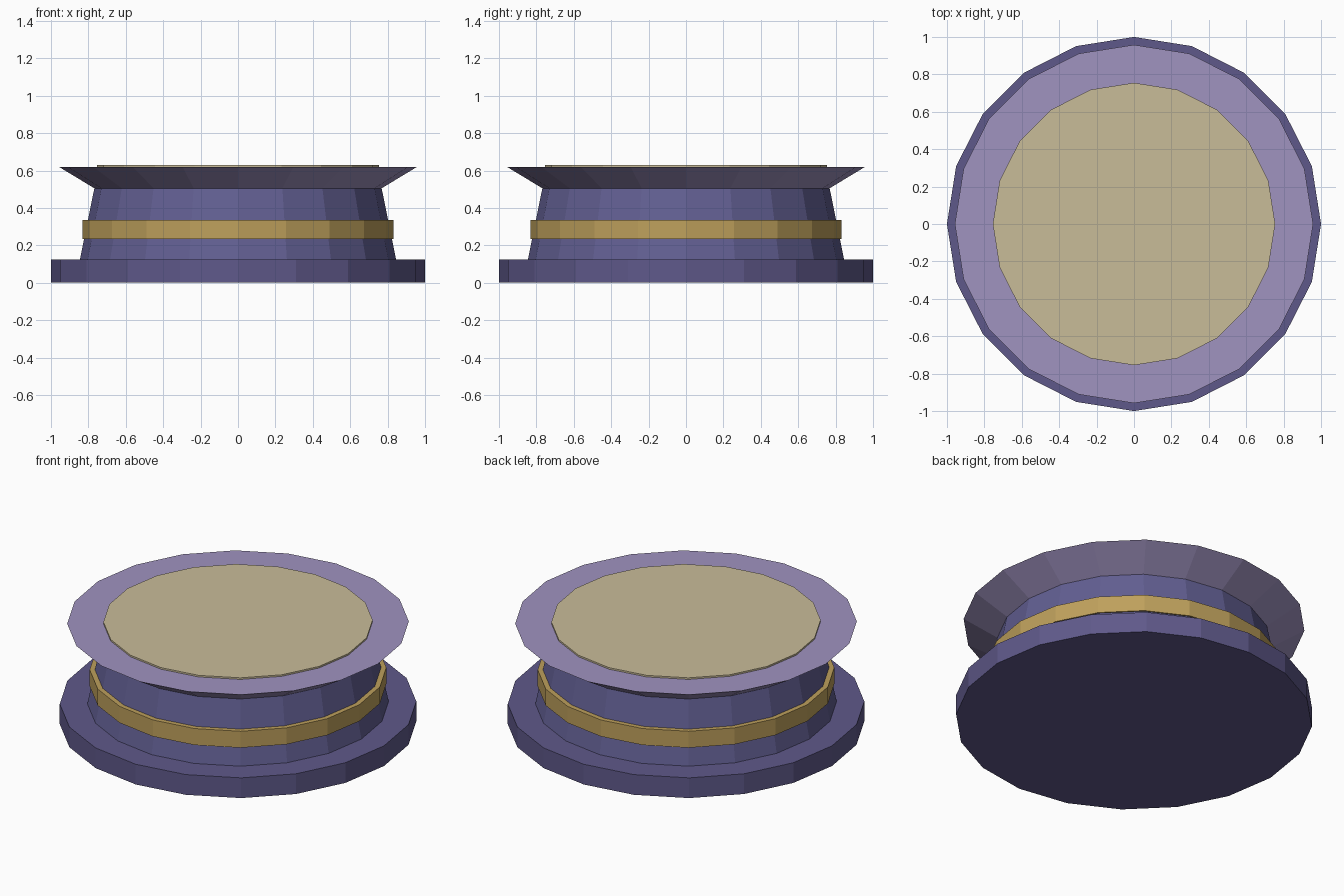
import bpy, bmesh, math

cube = bpy.data.objects.get("Cube")
if cube:
    bpy.data.objects.remove(cube, do_unlink=True)

SIDES = 20


def srgb(*rgb):
    return [((c / 255 + 0.055) / 1.055) ** 2.4 for c in rgb] + [1.0]


def material(name, colour):
    mat = bpy.data.materials.new(name)
    mat.use_nodes = True
    mat.diffuse_color = colour
    bsdf = next(n for n in mat.node_tree.nodes if n.type == 'BSDF_PRINCIPLED')
    bsdf.inputs["Base Color"].default_value = colour
    return mat


def turned(name, profile, mat, closed=False):
    """Revolve (radius, z) points listed from bottom to top; cap or close the ends."""
    bm = bmesh.new()
    rings = []
    for r, z in profile:
        rings.append([bm.verts.new((r * math.cos(a), r * math.sin(a), z))
                      for a in (2 * math.pi * i / SIDES for i in range(SIDES))])
    pairs = list(zip(rings, rings[1:]))
    if closed:
        pairs.append((rings[-1], rings[0]))
    else:
        bm.faces.new(rings[0][::-1])
        bm.faces.new(rings[-1])
    for low, high in pairs:
        for i in range(SIDES):
            j = (i + 1) % SIDES
            bm.faces.new((low[i], low[j], high[j], high[i]))
    bmesh.ops.recalc_face_normals(bm, faces=bm.faces)
    mesh = bpy.data.meshes.new(name)
    bm.to_mesh(mesh)
    bm.free()
    mesh.materials.append(mat)
    obj = bpy.data.objects.new(name, mesh)
    bpy.context.collection.objects.link(obj)
    return obj


base_purple = material("dusky purple", srgb(95, 89, 138))
body_blue = material("slate violet", srgb(98, 95, 146))
rim_lilac = material("pale lilac", srgb(160, 147, 192))
band_gold = material("old gold", srgb(190, 160, 92))
lid_sand = material("pale sand", srgb(201, 188, 153))

# Foot slab and tapered drum
turned("base", [(1.0, 0.0), (1.0, 0.125)], base_purple)
turned("body", [(0.845, 0.125), (0.768, 0.505)], body_blue)
# Gold hoop around the drum
turned("band", [(0.79, 0.233), (0.832, 0.233), (0.832, 0.335), (0.79, 0.335)],
       band_gold, closed=True)
# Flared rim and thin top disc
turned("flared_rim", [(0.768, 0.505), (0.958, 0.62)], rim_lilac)
turned("top_disc", [(0.755, 0.62), (0.755, 0.63)], lid_sand)
